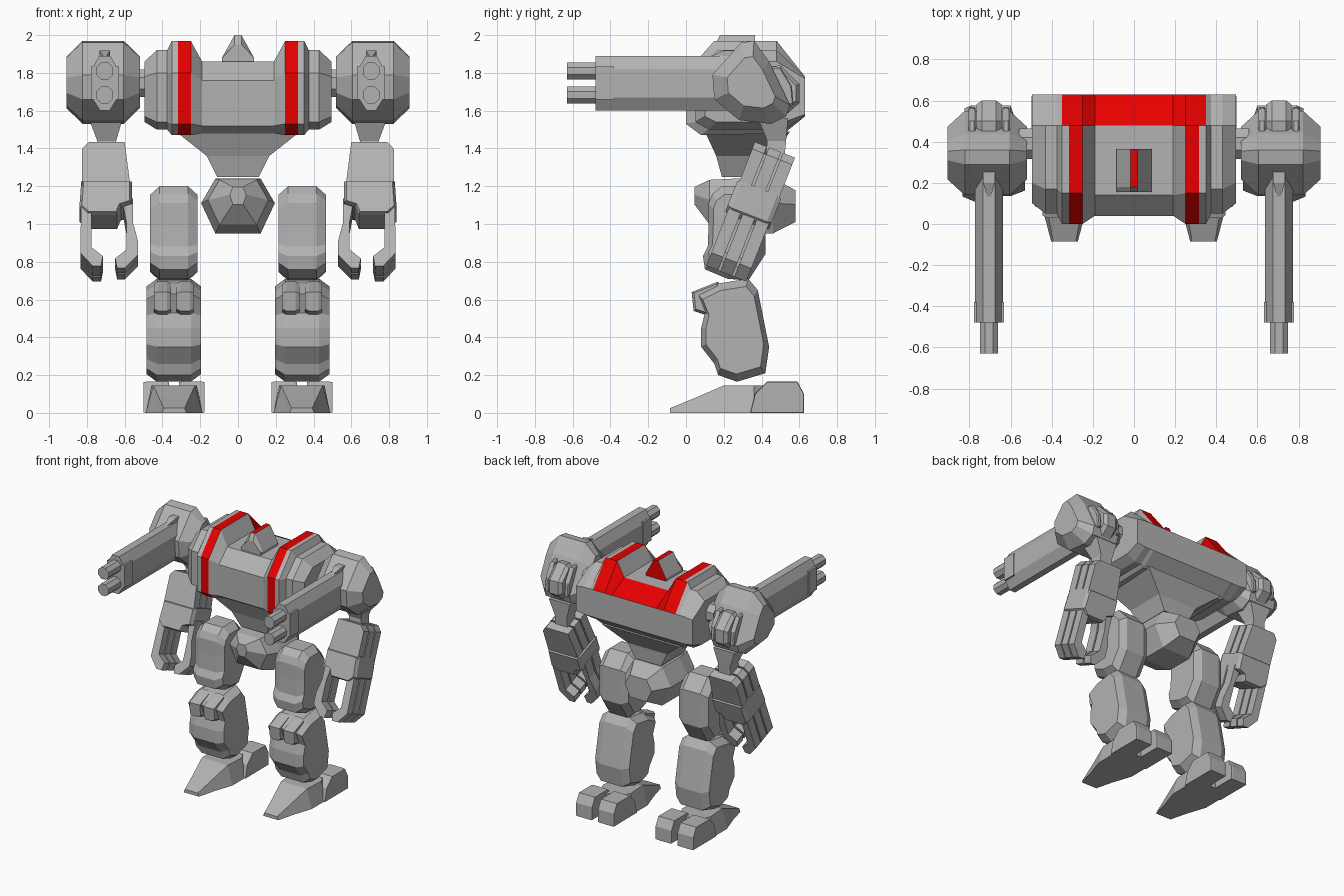
import bpy, bmesh, math
from mathutils import Matrix, Vector

if "Cube" in bpy.data.objects:
    bpy.data.objects.remove(bpy.data.objects["Cube"])


def material(name, rgb):
    m = bpy.data.materials.new(name)
    m.diffuse_color = (*rgb, 1)
    m.use_nodes = True
    m.node_tree.nodes["Principled BSDF"].inputs["Base Color"].default_value = m.diffuse_color
    return m


GREY = material("grey_metal", (0.45, 0.45, 0.45))
RED = material("red_paint", (0.80, 0.0, 0.0))


def scaled(pts, k):
    cx = (min(p[0] for p in pts) + max(p[0] for p in pts)) / 2
    cy = (min(p[1] for p in pts) + max(p[1] for p in pts)) / 2
    return [(cx + (a - cx) * k, cy + (b - cy) * k) for a, b in pts]


def loft(name, axis, stations, mirror=False, xform=None, red_rule=None):
    """Skin equal-count 2D rings placed along an axis; caps both ends."""
    place = {'x': lambda t, a, b: (t, a, b),
             'y': lambda t, a, b: (a, t, b),
             'z': lambda t, a, b: (a, b, t)}[axis]
    bm = bmesh.new()
    rings = [[bm.verts.new(place(t, a, b)) for a, b in pts] for t, pts in stations]
    n = len(rings[0])
    for r, q in zip(rings, rings[1:]):
        for i in range(n):
            j = (i + 1) % n
            bm.faces.new((r[i], r[j], q[j], q[i]))
    bm.faces.new(rings[0])
    bm.faces.new(rings[-1])
    if xform:
        bm.transform(xform)
    bmesh.ops.recalc_face_normals(bm, faces=bm.faces)
    bm.normal_update()
    if red_rule:
        for f in bm.faces:
            f.material_index = int(red_rule(f.calc_center_median(), f.normal))
    me = bpy.data.meshes.new(name)
    bm.to_mesh(me)
    bm.free()
    me.materials.append(GREY)
    if red_rule:
        me.materials.append(RED)
    ob = bpy.data.objects.new(name, me)
    bpy.context.collection.objects.link(ob)
    if mirror:
        ob.modifiers.new("mirror", 'MIRROR').use_mirror_merge = False
    return ob


def slab(name, pts, x0, x1, bevel, k, xform=None):
    """Side profile (y, z) extruded across x with chamfered ends, mirrored."""
    small = scaled(pts, k)
    return loft(name, 'x', [(x0, small), (x0 + bevel, pts), (x1 - bevel, pts), (x1, small)],
                True, xform)


def rect(a0, a1, b0, b1):
    return [(a0, b0), (a1, b0), (a1, b1), (a0, b1)]


def ngon(n, r, ca, cb):
    return [(ca + r * math.cos(2 * math.pi * (i + .5) / n),
             cb + r * math.sin(2 * math.pi * (i + .5) / n)) for i in range(n)]


# Torso: barrel hull with raised red bands and a red rear slope
centre = [(.04, 1.52), (.04, 1.76), (.14, 1.86), (.48, 1.86), (.63, 1.78), (.63, 1.57), (.52, 1.48), (.10, 1.48)]
flare = [(0, 1.53), (0, 1.80), (.15, 1.97), (.48, 1.97), (.63, 1.78), (.63, 1.57), (.52, 1.48), (.08, 1.47)]
outer = [(.05, 1.54), (.05, 1.80), (.17, 1.92), (.48, 1.92), (.63, 1.78), (.63, 1.57), (.52, 1.50), (.12, 1.50)]
end = [(.10, 1.57), (.10, 1.78), (.20, 1.86), (.48, 1.86), (.63, 1.77), (.63, 1.58), (.52, 1.54), (.16, 1.54)]
half = [(.19, centre), (.25, flare), (.317, flare), (.35, flare), (.375, outer), (.43, outer), (.495, end)]


def torso_red(c, n):
    ax = abs(c.x)
    rear = c.y > .5 and n.z > .3 and ax < .35
    band = .25 < ax < .317 and c.y < .5 and n.z > -.9
    return rear or band


loft("torso", 'x', [(-x, p) for x, p in reversed(half)] + half, red_rule=torso_red)

# Head fin with red crest and red rear
def fin(top):
    return [(-.085, 1.85), (.085, 1.85), (.085, 1.88), (.018, top), (-.018, top), (-.085, 1.88)]


loft("head_fin", 'y', [(.155, fin(1.95)), (.18, fin(2.0)), (.365, fin(2.0))],
     red_rule=lambda c, n: n.y > .8 or (abs(c.x) < .01 and n.z > .95))

# Waist and pelvis
loft("waist", 'z', [(1.25, rect(-.11, .11, .19, .46)), (1.36, rect(-.165, .165, .16, .47)),
                    (1.49, rect(-.33, .33, .10, .55))])
hexa = [(-.12, 1.24), (.12, 1.24), (.195, 1.11), (.12, .95), (-.12, .95), (-.195, 1.11)]
loft("pelvis", 'y', [(.045, [(x * .7, z + .055) for x, z in scaled(hexa, .32)]),
                     (.125, [(x, z + .02) for x, z in scaled(hexa, .82)]),
                     (.25, hexa), (.46, hexa), (.58, scaled(hexa, .58))])

# Thighs and shins
slab("thigh", [(.12, 1.11), (.14, 1.16), (.19, 1.2), (.33, 1.2), (.42, 1.1), (.42, .84), (.33, .70),
               (.22, .71), (.10, .76), (.09, .83), (.115, .88), (.12, 1.0)], .215, .465, .05, .82)
slab("shin", [(.06, .63), (.17, .685), (.33, .71), (.38, .65), (.44, .35), (.42, .21), (.27, .165),
              (.17, .20), (.15, .26), (.08, .35), (.08, .45), (.10, .53)], .195, .485, .055, .85)
for x0, x1 in ((.235, .325), (.355, .445)):
    slab("knee_guard", [(.03, .64), (.17, .695), (.2, .6), (.1, .52), (.04, .54)], x0, x1, .02, .85)

# Feet: spade toe with two heel blocks
def toe(y, wb, wt, h):
    return y, [(.338 - wb, 0), (.338 + wb, 0), (.338 + wt, h), (.338 - wt, h)]


loft("foot_toe", 'y', [toe(-.085, .065, .055, .025), toe(.05, .10, .08, .08),
                       toe(.2, .15, .11, .145), toe(.36, .15, .12, .145), toe(.45, .07, .07, .145)], True)
for x0, x1 in ((.177, .312), (.364, .499)):
    slab("foot_heel", [(.34, 0), (.365, .10), (.43, .165), (.59, .165), (.625, .10), (.625, 0)], x0, x1, .012, .98)

# Shoulder pods, their axle and rear machinery
slab("shoulder_pod", [(.14, 1.79), (.29, 1.96), (.36, 1.97), (.44, 1.86), (.55, 1.63), (.53, 1.57),
                      (.45, 1.53), (.28, 1.55), (.15, 1.66)], .52, .908, .085, .62)
loft("shoulder_axle", 'x', [(.46, ngon(8, .08, .39, 1.745)), (.56, ngon(8, .08, .39, 1.745))], True)
slab("shoulder_rear_block", [(.42, 1.83), (.50, 1.84), (.60, 1.74), (.60, 1.64), (.52, 1.57), (.44, 1.6)],
     .645, .765, .025, .8)
for x0, x1 in ((.605, .64), (.77, .805)):
    slab("shoulder_rear_clamp", [(.42, 1.84), (.50, 1.83), (.56, 1.73), (.57, 1.63), (.5, 1.62)], x0, x1, .008, .9)

# Twin-barrel guns
GX = .705
gun = [(GX - .025, 1.60), (GX + .025, 1.60), (GX + .068, 1.67), (GX + .068, 1.82),
       (GX + .03, 1.89), (GX - .03, 1.89), (GX - .068, 1.82), (GX - .068, 1.67)]
loft("gun_body", 'y', [(-.48, gun), (.32, gun)], True)
loft("gun_muzzle_collar", 'y', [(y, rect(GX - .074, GX + .074, 1.66, 1.835)) for y in (-.48, -.38)], True)
for z in (1.81, 1.683):
    loft("gun_barrel", 'y', [(y, ngon(8, .048, GX, z)) for y in (-.63, -.40)], True)
loft("gun_sight", 'y', [(.13, scaled(ngon(4, .04, GX, 1.88), .3)), (.2, ngon(4, .04, GX, 1.89)),
                        (.28, ngon(4, .04, GX, 1.89))], True)

# Upper arm link
loft("arm_link", 'z', [(1.34, rect(.64, .75, .42, .52)), (1.44, rect(.645, .745, .43, .53)),
                       (1.56, rect(.61, .79, .38, .54))], True)

# Forearms and claws, built upright and leaned forward
LEAN = Matrix.Translation(Vector((0, .46, 1.365))) @ Matrix.Rotation(math.radians(-21.5), 4, 'X')
tube = [(.57, -.22), (.60, .03), (.79, .03), (.825, -.01), (.825, -.22)]
for y in (-.08, 0, .08):
    loft("forearm_tube", 'y', [(y + d, tube) for d in (-.034, .034)], True, LEAN)
loft("forearm_core", 'z', [(-.3, rect(.59, .81, -.10, .10)), (-.01, rect(.61, .79, -.10, .10))], True, LEAN)
palm = [(.56, -.19), (.83, -.19), (.84, -.34), (.80, -.38), (.64, -.38), (.62, -.33), (.56, -.31)]
loft("palm", 'y', [(-.125, scaled(palm, .9)), (-.10, palm), (.10, palm), (.125, scaled(palm, .9))], True, LEAN)
finger = [(.83, -.30), (.775, -.30), (.775, -.57), (.715, -.62), (.725, -.675), (.77, -.675), (.835, -.60)]
thumb = [(.555, -.28), (.615, -.28), (.59, -.42), (.59, -.57), (.65, -.62), (.64, -.675), (.60, -.675),
         (.53, -.60), (.53, -.52), (.555, -.42)]
for y in (-.08, 0, .08):
    loft("finger", 'y', [(y + d, finger) for d in (-.034, .034)], True, LEAN)
for y in (-.045, .045):
    loft("thumb", 'y', [(y + d, thumb) for d in (-.038, .038)], True, LEAN)
